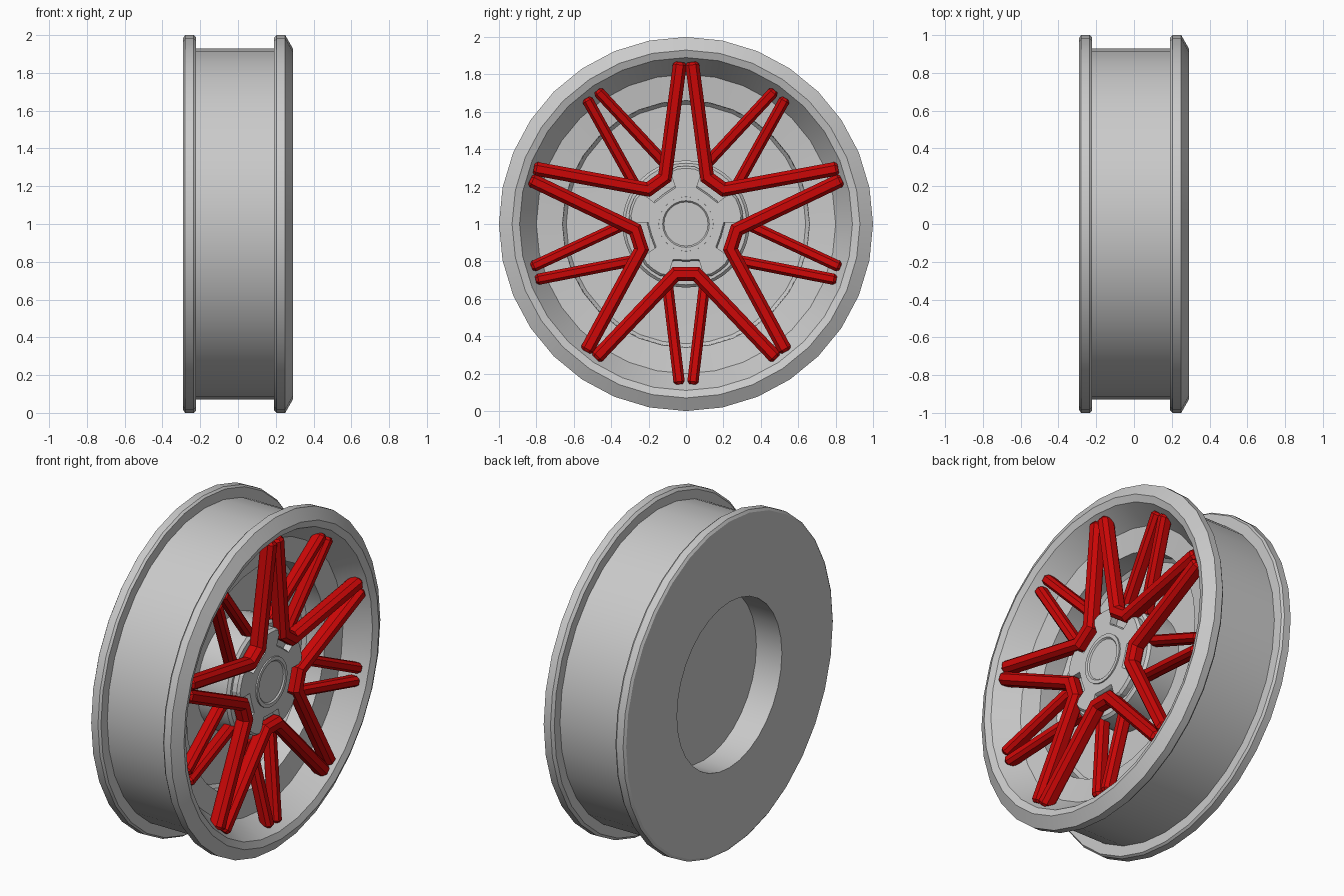
import bpy, bmesh, math
from mathutils import Vector

cube = bpy.data.objects.get("Cube")
if cube:
    bpy.data.objects.remove(cube, do_unlink=True)


def material(name, rgb):
    m = bpy.data.materials.new(name)
    m.use_nodes = True
    color = (*rgb, 1)
    m.diffuse_color = color
    m.node_tree.nodes["Principled BSDF"].inputs["Base Color"].default_value = color
    return m


GREY = material("alloy_grey", (0.59, 0.59, 0.59))
RED = material("spoke_red", (0.6, 0.002, 0.002))


def finish(name, bm, mat, smooth=None):
    bmesh.ops.recalc_face_normals(bm, faces=bm.faces)
    mesh = bpy.data.meshes.new(name)
    bm.to_mesh(mesh)
    bm.free()
    mesh.materials.append(mat)
    ob = bpy.data.objects.new(name, mesh)
    bpy.context.collection.objects.link(ob)
    ob.location.z = 1
    if smooth:
        bpy.ops.object.select_all(action='DESELECT')
        bpy.context.view_layer.objects.active = ob
        ob.select_set(True)
        bpy.ops.object.shade_smooth_by_angle(angle=math.radians(smooth))
    return ob


def bridge(bm, a, b):
    for i in range(len(a)):
        j = (i + 1) % len(a)
        bm.faces.new((a[i], a[j], b[j], b[i]))


def lathe(name, profile, sides, smooth=32):
    """Turn (x, radius) points about the x axis and cap both ends."""
    bm = bmesh.new()
    rings = []
    for x, r in profile:
        angles = [math.tau * i / sides for i in range(sides)]
        rings.append([bm.verts.new((x, r * math.sin(a), r * math.cos(a))) for a in angles])
    for a, b in zip(rings, rings[1:]):
        bridge(bm, a, b)
    bm.faces.new(rings[0])
    bm.faces.new(rings[-1])
    return finish(name, bm, GREY, smooth)


def spoke(name, path, width, depth, turn):
    """Sweep a ridged bar along (y, z, x) points with mitred bends and blunt tips."""
    section = [(-.35, -.5), (.35, -.5), (.5, -.3), (.5, .2), (.25, .5),
               (-.25, .5), (-.5, .2), (-.5, -.3)]
    points = [Vector((y, z)) for y, z, x in path]
    bm = bmesh.new()
    rings = []
    for i, p in enumerate(points):
        before = (p - points[i - 1]).normalized() if i else None
        after = (points[i + 1] - p).normalized() if i + 1 < len(points) else None
        before, after = before or after, after or before
        along = (before + after).normalized()
        side = Vector((-along.y, along.x)) / along.dot(after)
        ring = []
        for s, d in section:
            q = p + side * s * width
            c, sn = math.cos(turn), math.sin(turn)
            ring.append(bm.verts.new((path[i][2] + d * depth,
                                      q.x * c - q.y * sn, q.x * sn + q.y * c)))
        rings.append(ring)
    for a, b in zip(rings, rings[1:]):
        bridge(bm, a, b)
    tips = [bm.faces.new(rings[0]), bm.faces.new(rings[-1])]
    bmesh.ops.recalc_face_normals(bm, faces=bm.faces)
    bmesh.ops.inset_individual(bm, faces=tips, thickness=.013, depth=.015)
    return finish(name, bm, RED)


# Rim: back recess, rear flange, barrel, front lip and stepped dish
lathe("rim", [(-.12, .5), (-.29, .5), (-.29, .985), (-.28, 1), (-.235, 1), (-.222, .99),
              (-.222, .93), (.19, .93), (.19, .985), (.205, 1), (.25, 1), (.29, .93),
              (.275, .89), (.14, .8), (.12, .66), (0, .658), (-.02, .64), (-.035, .3)], 32)

# Hub: rear collar, notched front plate and hollow centre cap
lathe("hub_collar", [(-.06, .34), (.16, .34), (.175, .325), (.175, .2)], 40)

bm = bmesh.new()
outline = []
for k in range(5):
    for deg, r in [(-20, .21), (0, .2), (20, .21), (19, .3), (27, .31), (36, .31), (45, .31), (53, .3)]:
        a = math.radians(-90 + 72 * k + deg)
        outline.append((r * math.cos(a), r * math.sin(a)))
rings = [[bm.verts.new((x, y * s, z * s)) for y, z in outline]
         for x, s in [(0, 1), (.205, 1), (.22, .96)]]
for a, b in zip(rings, rings[1:]):
    bridge(bm, a, b)
bm.faces.new(rings[0])
bm.faces.new(rings[-1])
finish("hub_plate", bm, GREY)

lathe("centre_cap", [(.1, .15), (.228, .146), (.228, .125), (.2, .1),
                     (.186, .065), (.18, .02)], 24, 40)

# Five U-shaped spokes, each holding a pair of thinner spokes
for k in range(5):
    turn = math.radians(72 * k)
    spoke(f"main_spoke_{k + 1}", [(-.473, -.708, .232), (-.055, -.268, .215),
                                  (.055, -.268, .215), (.473, -.708, .232)], .074, .08, turn)
    for side, label in ((-1, "a"), (1, "b")):
        spoke(f"thin_spoke_{k + 1}_{label}", [(side * .1, -.32, .14),
                                              (side * .037, -.842, .222)], .06, .07, turn)
